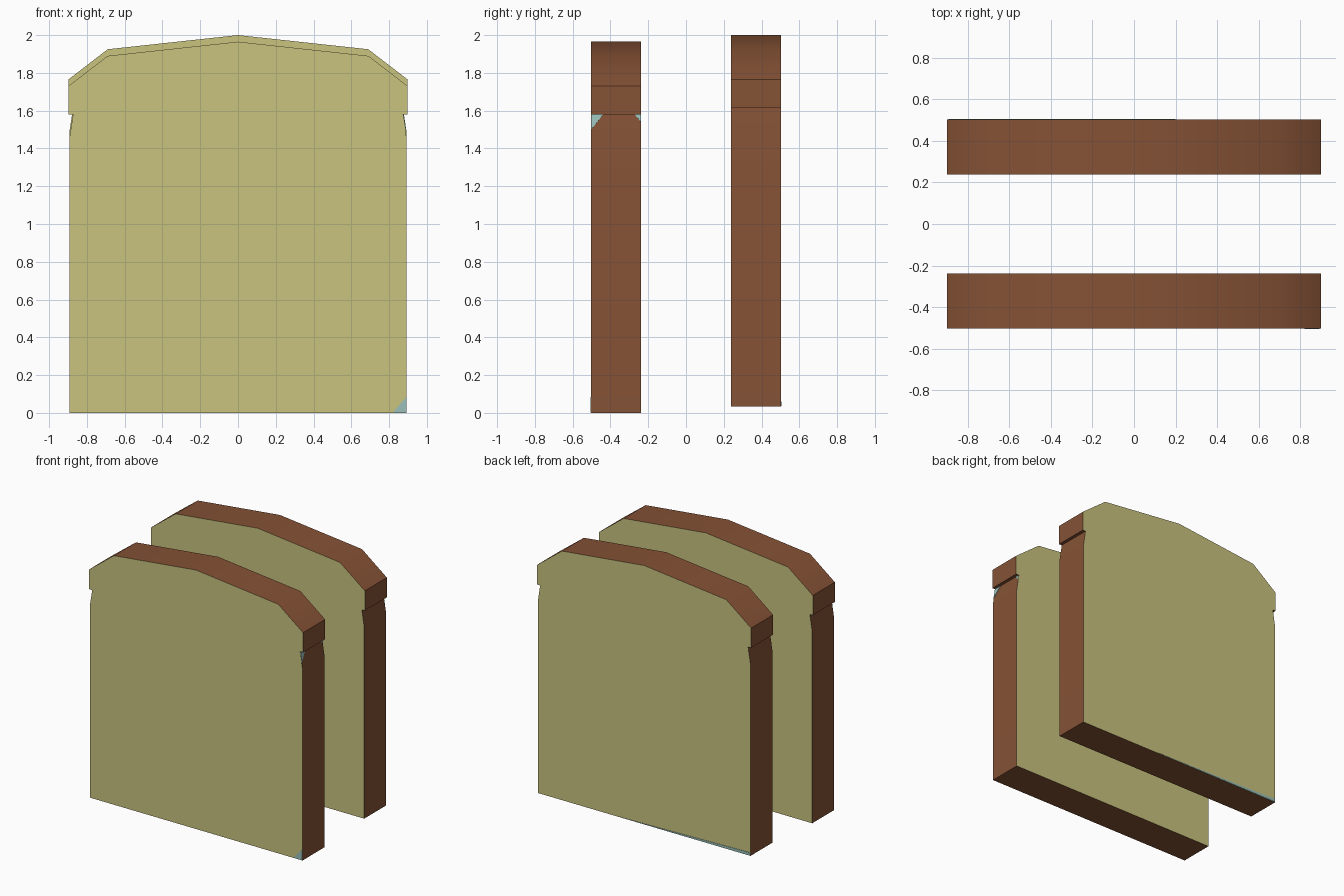
import bpy, bmesh
from mathutils import Vector

if "Cube" in bpy.data.objects:
    bpy.data.objects.remove(bpy.data.objects["Cube"])


def material(name, rgb):
    m = bpy.data.materials.new(name)
    m.diffuse_color = (*rgb, 1)
    m.use_nodes = True
    m.node_tree.nodes["Principled BSDF"].inputs["Base Color"].default_value = m.diffuse_color
    return m


CRUMB = material("bread crumb", (0.59, 0.545, 0.212))
CRUST = material("brown crust", (0.235, 0.084, 0.036))
BLUE = material("pale blue", (0.32, 0.53, 0.49))

# right half of the slice outline, bottom to shoulder
HALF = [(0.893, 0), (0.893, 1.45), (0.873, 1.58), (0.898, 1.58),
        (0.898, 1.73), (0.69, 1.89)]
OUTLINE = HALF + [(0, 1.965)] + [(-x, z) for x, z in reversed(HALF)]


def finish(bm, name, mats):
    bmesh.ops.recalc_face_normals(bm, faces=bm.faces[:])
    me = bpy.data.meshes.new(name)
    bm.to_mesh(me)
    bm.free()
    ob = bpy.data.objects.new(name, me)
    bpy.context.collection.objects.link(ob)
    for m in mats:
        me.materials.append(m)
    return ob


def slice_of_bread(name, y, z, depth=0.264):
    bm = bmesh.new()
    f = bm.faces.new([bm.verts.new((px, y - depth / 2, pz + z)) for px, pz in OUTLINE])
    ext = bmesh.ops.extrude_face_region(bm, geom=[f], use_keep_orig=True)
    verts = [g for g in ext["geom"] if isinstance(g, bmesh.types.BMVert)]
    bmesh.ops.translate(bm, verts=verts, vec=(0, depth, 0))
    bm.normal_update()
    # crumb on the cut faces, crust all around
    for f in bm.faces:
        f.material_index = 0 if abs(f.normal.y) > 0.9 else 1
    ob = finish(bm, name, [CRUMB, CRUST])
    bpy.ops.object.select_all(action="DESELECT")
    ob.select_set(True)
    bpy.context.view_layer.objects.active = ob
    bpy.ops.object.shade_smooth_by_angle(angle=0.65)


def patch(name, points, out):
    """Thin triangular plate lifted off the surface along out."""
    bm = bmesh.new()
    out = Vector(out)
    low = [bm.verts.new(Vector(p) - out * 0.002) for p in points]
    top = [bm.verts.new(Vector(p) + out * 0.003) for p in points]
    bm.faces.new(low)
    bm.faces.new(top)
    for i in range(3):
        j = (i + 1) % 3
        bm.faces.new((low[i], low[j], top[j], top[i]))
    finish(bm, name, [BLUE])


slice_of_bread("front_slice", -0.37, 0)
slice_of_bread("back_slice", 0.37, 0.035)

# small blue patches at the bottom edges and under the side notch
patch("front_corner_patch",
      [(0.82, -0.502, 0.002), (0.892, -0.502, 0.002), (0.892, -0.502, 0.085)], (0, -1, 0))
patch("back_edge_patch",
      [(0.2, 0.502, 0.037), (-0.892, 0.502, 0.037), (-0.892, 0.502, 0.06)], (0, 1, 0))
patch("notch_patch_front",
      [(0.873, -0.501, 1.578), (0.873, -0.44, 1.578), (0.886, -0.501, 1.5)], (1, 0, 0.15))
patch("notch_patch_back",
      [(0.873, -0.239, 1.578), (0.873, -0.27, 1.578), (0.879, -0.239, 1.54)], (1, 0, 0.15))
